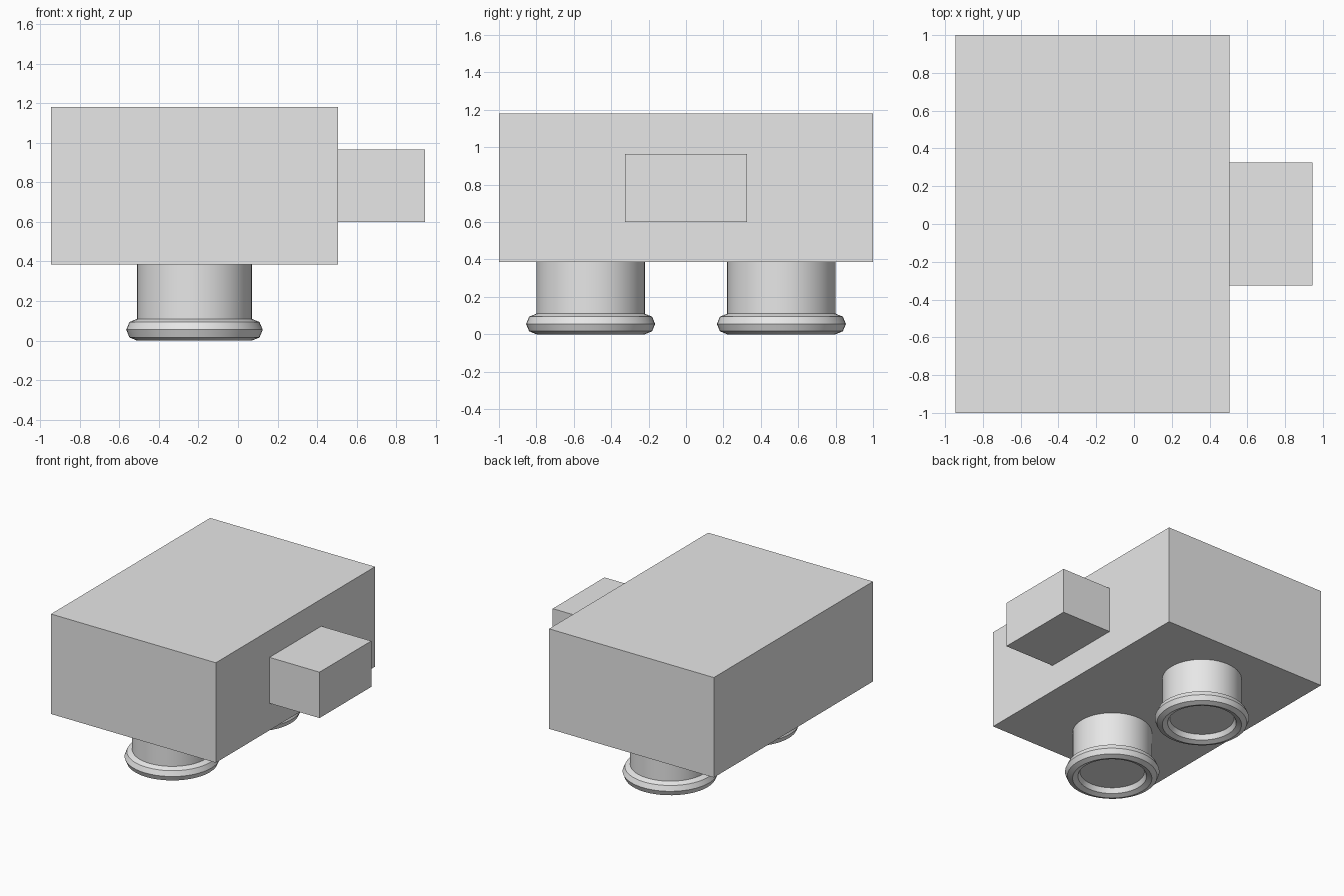
import bpy
import math

cube = bpy.data.objects.get("Cube")
if cube:
    bpy.data.objects.remove(cube, do_unlink=True)

grey = bpy.data.materials.new("light_grey")
grey.use_nodes = True
colour = (0.8, 0.8, 0.8, 1)
grey.diffuse_color = colour
grey.node_tree.nodes["Principled BSDF"].inputs["Base Color"].default_value = colour


def finish(name, smooth=False):
    obj = bpy.context.object
    obj.name = name
    obj.data.materials.append(grey)
    if smooth:
        bpy.ops.object.shade_smooth_by_angle(angle=math.radians(30))
    return obj


def box(name, low, high):
    centre = [(a + b) / 2 for a, b in zip(low, high)]
    bpy.ops.mesh.primitive_cube_add(size=1, location=centre)
    bpy.context.object.scale = [b - a for a, b in zip(low, high)]
    bpy.ops.object.transform_apply(location=False, rotation=False, scale=True)
    return finish(name)


# Main block and the smaller block on its side
box("body", (-0.945, -1, 0.385), (0.505, 1, 1.18))
box("side_block", (0.505, -0.325, 0.60), (0.945, 0.325, 0.965))

# Two round legs, each ending in a rounded rim around a recessed base
RADIUS, RIM, X = 0.29, 0.055, -0.22
for label, y in (("front", -0.51), ("back", 0.51)):
    bpy.ops.mesh.primitive_cylinder_add(
        vertices=48, radius=RADIUS, depth=0.385 - RIM,
        location=(X, y, (0.385 + RIM) / 2))
    finish(label + "_leg", smooth=True)
    bpy.ops.mesh.primitive_torus_add(
        major_segments=48, minor_segments=8, major_radius=RADIUS,
        minor_radius=RIM, location=(X, y, RIM))
    finish(label + "_leg_rim", smooth=True)
